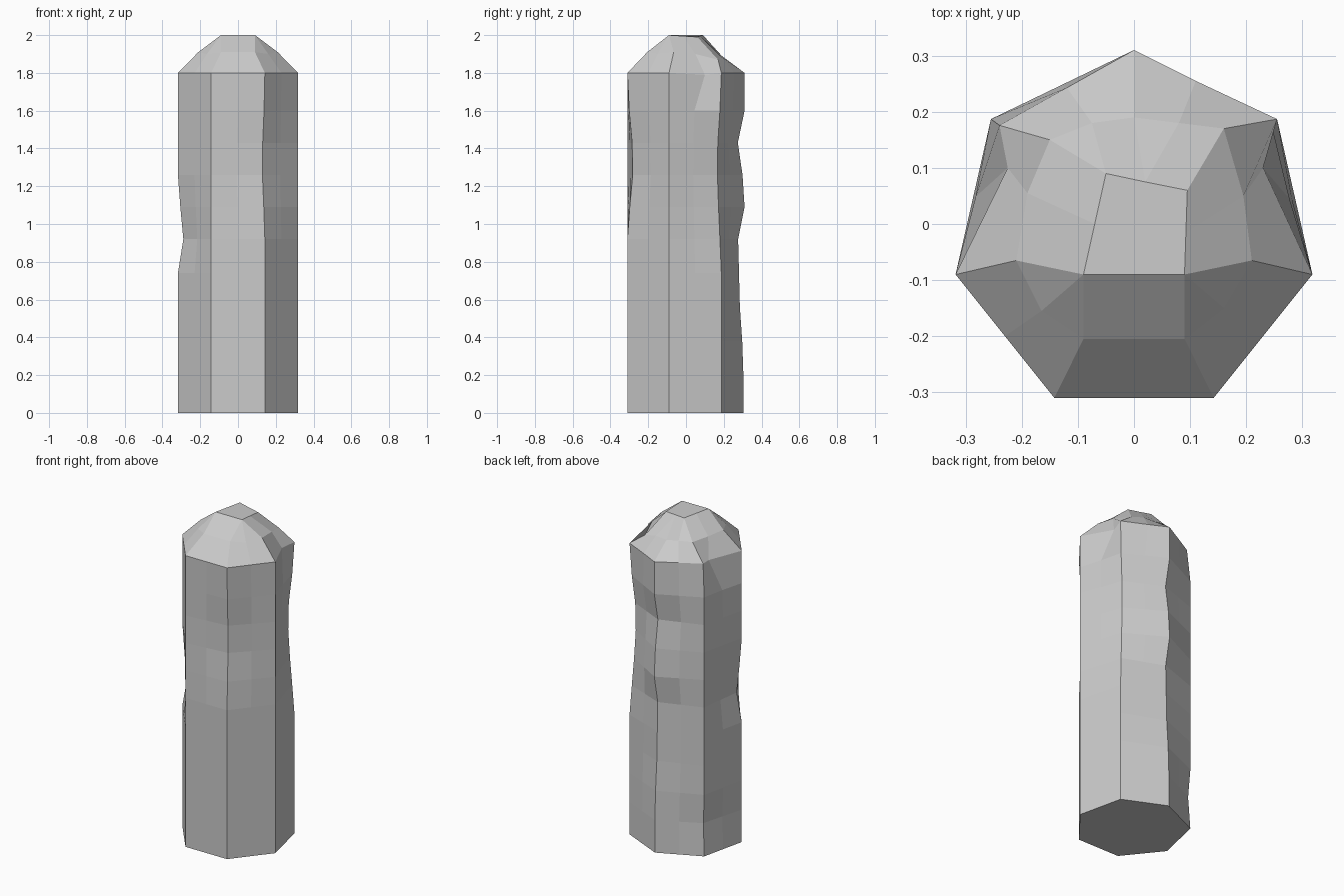
import bpy, bmesh

if "Cube" in bpy.data.objects:
    bpy.data.objects.remove(bpy.data.objects["Cube"])

# Seven-sided plan, anticlockwise from the back corner seen from above mirrored
half = [(0.255, 0.187), (0.318, -0.09), (0.142, -0.31)]
corners = [(0, 0.31)] + half + [(-x, y) for x, y in reversed(half)]
levels = [0, 0.2, 0.38, 0.56, 0.74, 0.92, 1.09, 1.26, 1.43, 1.6, 1.8]

# Weathering: inward scale of worn corners, keyed by corner then level index
worn = {
    0: {0: .98, 1: .98, 2: .96, 3: .92, 4: .905, 5: .89, 7: .965, 8: .885},
    1: {5: .96, 6: .92, 7: .89, 8: .90, 9: .96},
    3: {6: .96, 7: .91, 8: .92, 9: .97},
    5: {5: .91, 6: .96},
    6: {1: .96, 10: .94},
}
# Chips in the middle of each face of the shaft rim
rim_chips = {0: (0.11, 0.255, 1.80), 1: (0.23, 0.10, 1.79), 5: (-0.225, 0.10, 1.79)}


def ring_points(level):
    z = levels[level]
    pts = []
    for k in range(7):
        s = worn.get(k, {}).get(level, 1)
        pts.append((corners[k][0] * s, corners[k][1] * s, z))
    out = []
    for k in range(7):
        a, b = pts[k], pts[(k + 1) % 7]
        m = ((a[0] + b[0]) / 2, (a[1] + b[1]) / 2, z)
        if level == 10 and k in rim_chips:
            m = rim_chips[k]
        elif level == 9 and k in (1, 5):
            m = (m[0] * .985, m[1], z)
        out += [a, m]
    return out


# Rounded cap: shoulder ring and small flat top
shoulder = [(0, .19, 1.89), (.08, .18, 1.89), (.16, .17, 1.87), (.195, .05, 1.90),
            (.21, -.065, 1.91), (.16, -.15, 1.90), (.09, -.205, 1.91), (0, -.205, 1.91),
            (-.09, -.205, 1.91), (-.165, -.155, 1.90), (-.21, -.065, 1.91),
            (-.19, .055, 1.91), (-.15, .15, 1.90), (-.075, .18, 1.90)]
fr, fl, br, bl = (.09, -.09, 2), (-.09, -.09, 2), (.095, .06, 1.99), (-.05, .09, 2)
bm_, fm, rm, lm = (.02, .075, 1.995), (0, -.09, 2), (.0925, -.015, 1.995), (-.07, 0, 2)
top = [bm_, bm_, br, rm, fr, fr, fr, fm, fl, fl, fl, lm, bl, bl]

bm = bmesh.new()
rings = [[bm.verts.new(p) for p in pts]
         for pts in [ring_points(i) for i in range(11)] + [shoulder, top]]
for low, high in zip(rings, rings[1:]):
    for i in range(14):
        j = (i + 1) % 14
        bm.faces.new((low[i], low[j], high[j], high[i]))
bm.faces.new(rings[0])
bm.faces.new(rings[-1])
bmesh.ops.remove_doubles(bm, verts=bm.verts, dist=0.001)
bmesh.ops.recalc_face_normals(bm, faces=bm.faces)

mesh = bpy.data.meshes.new("stone_pillar")
bm.to_mesh(mesh)
bm.free()
pillar = bpy.data.objects.new("stone_pillar", mesh)
bpy.context.collection.objects.link(pillar)
